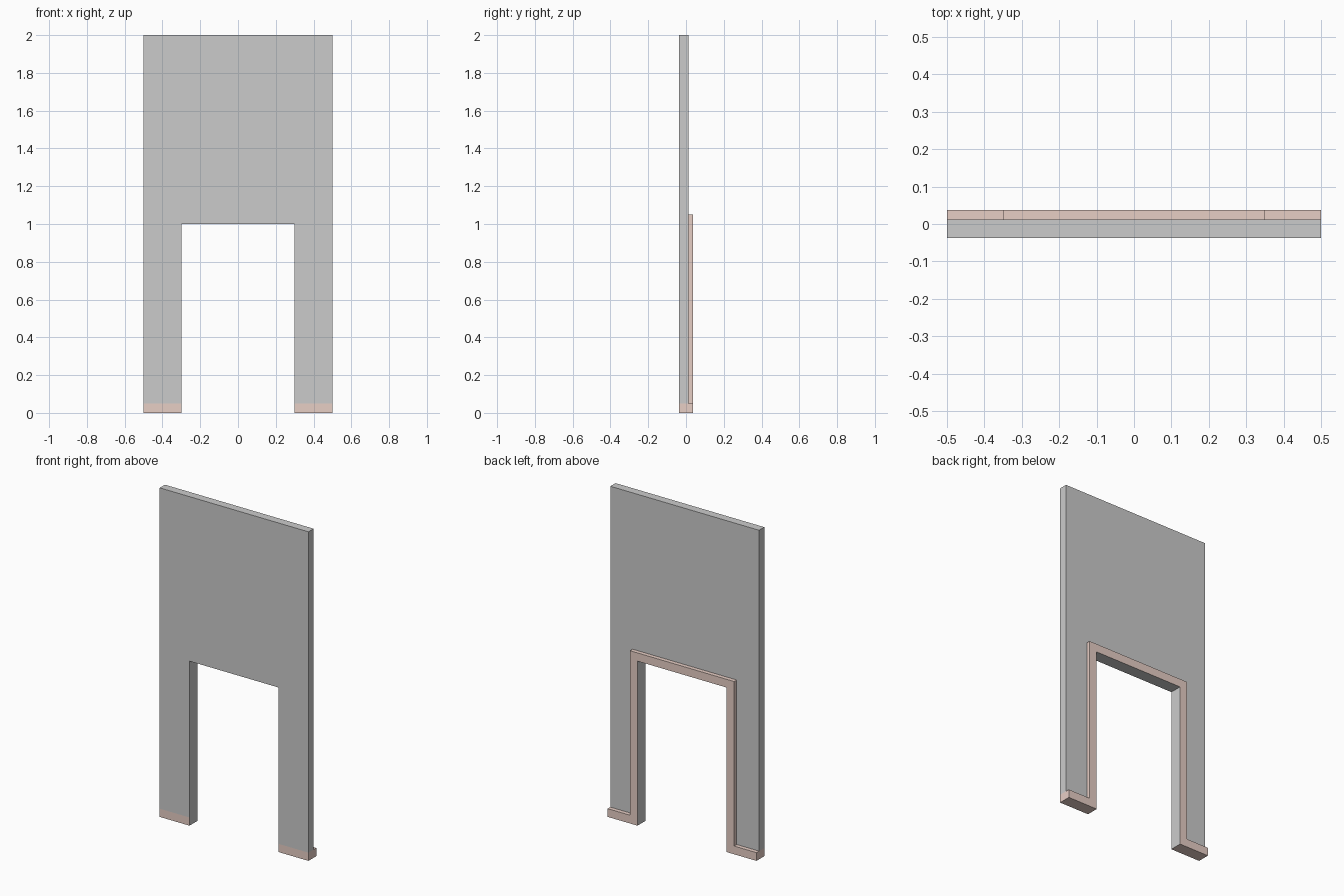
import bpy, bmesh
from mathutils import Vector

if "Cube" in bpy.data.objects:
    bpy.data.objects.remove(bpy.data.objects["Cube"])

XS = [-0.5, -0.35, -0.3, 0.3, 0.35, 0.5]
ZS = [0, 0.05, 1.0, 1.05, 2.0]
FRONT, WALL_DEPTH, TRIM_DEPTH = -0.0375, 0.05, 0.025
BACK = FRONT + WALL_DEPTH

bm = bmesh.new()


def extrude_back(faces, depth):
    new = bmesh.ops.extrude_face_region(bm, geom=faces)["geom"]
    verts = [g for g in new if isinstance(g, bmesh.types.BMVert)]
    bmesh.ops.translate(bm, verts=verts, vec=Vector((0, depth, 0)))
    return [g for g in new if isinstance(g, bmesh.types.BMFace)]


# wall front, laid out in cells around the door opening
for x0, x1 in zip(XS, XS[1:]):
    for z0, z1 in zip(ZS, ZS[1:]):
        if x0 == -0.3 and z1 <= 1.0:
            continue
        corners = [(x0, z0), (x1, z0), (x1, z1), (x0, z1)]
        bm.faces.new([bm.verts.new((x, FRONT, z)) for x, z in corners])
bmesh.ops.remove_doubles(bm, verts=bm.verts[:], dist=1e-4)

# wall thickness
back_faces = extrude_back(bm.faces[:], WALL_DEPTH)


# raised door frame and skirting on the back
def is_trim(face):
    c = face.calc_center_median()
    return c.z < 0.05 or (abs(c.x) < 0.35 and c.z < 1.05)


extrude_back([f for f in back_faces if is_trim(f)], TRIM_DEPTH)
bmesh.ops.recalc_face_normals(bm, faces=bm.faces[:])
bm.normal_update()

# trim colour, leaving the inside of the opening grey
for f in bm.faces:
    c = f.calc_center_median()
    side = abs(f.normal.x) > 0.5 and abs(abs(c.x) - 0.3) < 0.001
    head = f.normal.z < -0.5 and abs(c.z - 1.0) < 0.001
    coloured = c.z < 0.051 or c.y > BACK + 0.001
    f.material_index = int(coloured and not (side or head))

mesh = bpy.data.meshes.new("doorway_wall")
bm.to_mesh(mesh)
bm.free()
for name, colour in (("wall_grey", (0.8, 0.8, 0.8, 1)),
                     ("trim_pink", (0.8, 0.62, 0.56, 1))):
    mat = bpy.data.materials.new(name)
    mat.diffuse_color = colour
    mat.use_nodes = True
    mat.node_tree.nodes["Principled BSDF"].inputs["Base Color"].default_value = mat.diffuse_color
    mesh.materials.append(mat)
wall = bpy.data.objects.new("doorway_wall", mesh)
bpy.context.collection.objects.link(wall)
